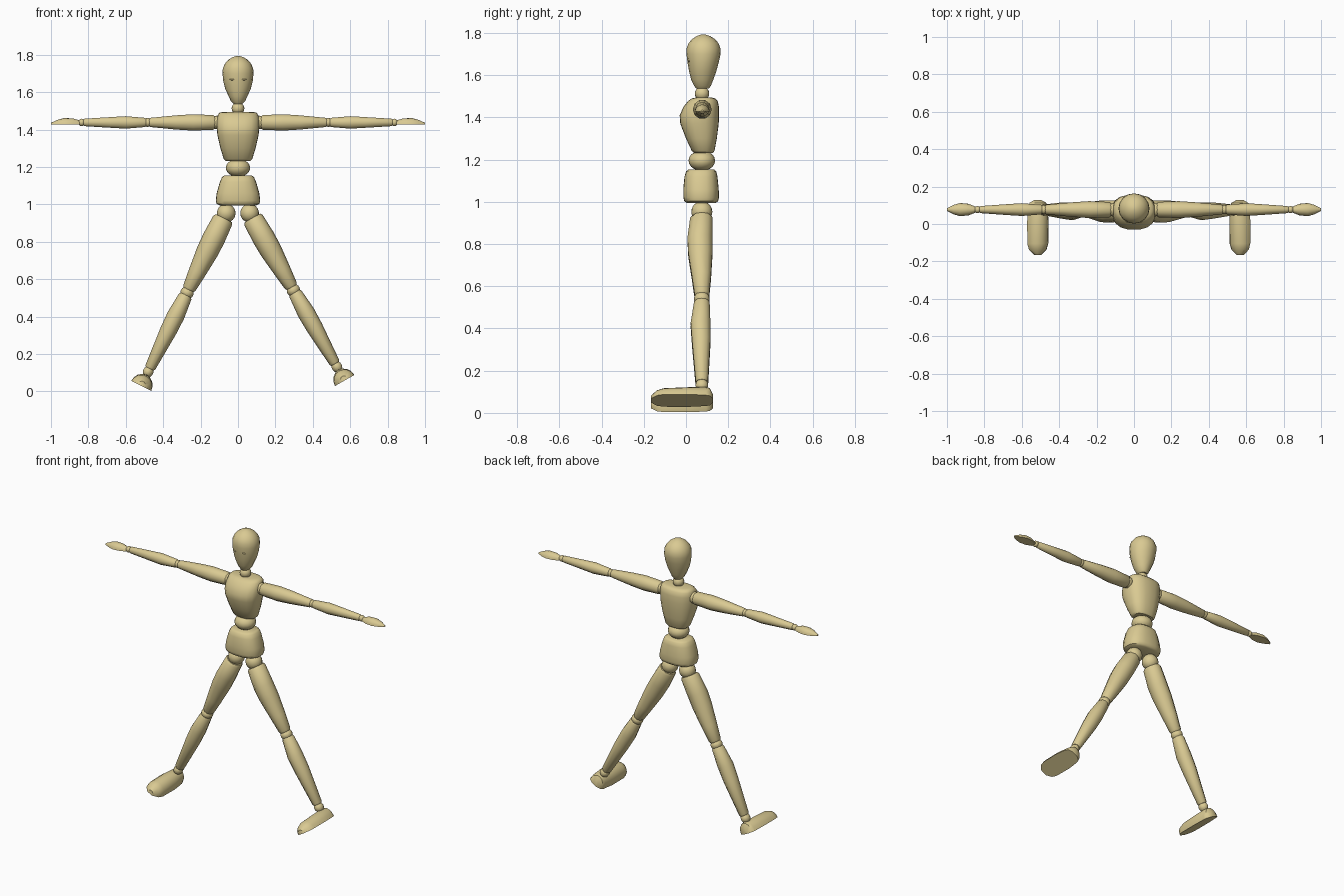
import bpy, bmesh
from math import sin, cos, pi, radians
from mathutils import Matrix, Vector

wood = bpy.data.materials.new("pale_wood")
wood.diffuse_color = (0.70, 0.59, 0.29, 1)


def finish(name, bm, matrix):
    bm.transform(matrix)
    bmesh.ops.recalc_face_normals(bm, faces=bm.faces)
    me = bpy.data.meshes.new(name)
    bm.to_mesh(me)
    bm.free()
    me.materials.append(wood)
    ob = bpy.data.objects.new(name, me)
    bpy.context.collection.objects.link(ob)
    return ob


def rounded(n, power=2.0):
    """Unit superellipse section."""
    pts = []
    for i in range(n):
        c, s = cos(2 * pi * i / n), sin(2 * pi * i / n)
        k = (abs(c) ** power + abs(s) ** power) ** (-1 / power)
        pts.append((c * k, s * k))
    return pts


# flat-bottomed dome section for hands and feet
DOME = [(cos(pi * i / 8), sin(pi * i / 8)) for i in range(9)]


def loft(name, rings, section, matrix=Matrix()):
    """Rings are (height, half width x, half width y, offset y)."""
    bm = bmesh.new()
    loops = [[bm.verts.new((x * rx, y * ry + oy, t)) for x, y in section]
             for t, rx, ry, oy in rings]
    n = len(section)
    for a, b in zip(loops, loops[1:]):
        for i in range(n):
            j = (i + 1) % n
            bm.faces.new((a[i], a[j], b[j], b[i]))
    bm.faces.new(loops[0])
    bm.faces.new(loops[-1])
    return finish(name, bm, matrix)


def ball(name, centre, radii, matrix=Matrix()):
    bm = bmesh.new()
    bmesh.ops.create_uvsphere(bm, u_segments=16, v_segments=10, radius=1)
    return finish(name, bm, matrix @ Matrix.Translation(centre) @ Matrix.Diagonal((*radii, 1)))


def axes(x, y, z, origin=(0, 0, 0)):
    m = Matrix((x, y, z)).transposed().to_4x4()
    m.translation = Vector(origin)
    return m


Y = 0.077  # depth of the body's centre line

# head and neck
loft("head", [
    (1.537, .024, .030, .078), (1.550, .037, .040, .078), (1.577, .050, .052, .077),
    (1.617, .068, .064, .079), (1.660, .079, .074, .081), (1.700, .083, .081, .083),
    (1.727, .081, .080, .083), (1.752, .070, .071, .083), (1.772, .053, .053, .083),
    (1.786, .031, .031, .082), (1.793, .010, .010, .082)], rounded(16))
for side, word in ((-1, "left"), (1, "right")):
    ball(word + "_eyelid", (side * .030, .0135, 1.667), (.017, .005, .004))
ball("neck_ball", (0, .076, 1.513), (.034, .034, .034))

# torso
loft("chest", [
    (1.232, .066, .045, .083), (1.242, .076, .054, .081), (1.300, .094, .073, .073),
    (1.370, .110, .091, .064), (1.410, .114, .093, .063), (1.450, .114, .084, .072),
    (1.478, .108, .070, .080), (1.490, .099, .055, .083), (1.494, .080, .038, .083)],
    rounded(20, 2.6))
ball("waist_ball", (0, .075, 1.195), (.065, .063, .048))
loft("pelvis", [
    (.995, .098, .068, .072), (1.003, .114, .080, .072), (1.020, .119, .084, .072),
    (1.060, .114, .084, .071), (1.120, .097, .078, .071), (1.145, .086, .071, .072),
    (1.154, .074, .060, .073)], rounded(20, 2.6))

limb = rounded(10)
for side, word in ((-1, "left"), (1, "right")):
    # arm, lofted outward from the shoulder
    arm = axes((0, 1, 0), (0, 0, 1), (side, 0, 0), (0, Y, 1.438))
    ball(word + "_shoulder_ball", (0, 0, .116), (.036, .036, .034), arm)
    loft(word + "_upper_arm", [
        (.122, .034, .034, 0), (.132, .041, .041, 0), (.240, .045, .046, 0),
        (.330, .039, .040, 0), (.468, .026, .026, 0), (.476, .021, .021, 0)], limb, arm)
    ball(word + "_elbow_ball", (0, 0, .483), (.024, .024, .022), arm)
    loft(word + "_forearm", [
        (.490, .021, .021, 0), (.498, .026, .026, 0), (.600, .034, .035, 0),
        (.680, .029, .030, 0), (.820, .019, .021, 0), (.826, .015, .016, 0)], limb, arm)
    ball(word + "_wrist_ball", (0, 0, .836), (.019, .020, .018), arm)
    loft(word + "_hand", [
        (.848, .016, .022, -.011), (.885, .031, .033, -.011), (.930, .035, .034, -.011),
        (.965, .025, .025, -.011), (1.00, .007, .009, -.011)], DOME, arm)

    # leg, hanging from the hip and swung outward
    x, angle = (.062, 29.6) if side > 0 else (-.063, 26.2)
    leg = Matrix.Translation((x, .075, .953)) @ Matrix.Rotation(radians(-side * angle), 4, 'Y')
    ball(word + "_hip_ball", (0, 0, 0), (.050, .050, .050), leg)
    loft(word + "_thigh", [
        (-.030, .048, .048, 0), (-.042, .056, .056, -.002), (-.150, .061, .062, -.009),
        (-.230, .059, .060, -.007), (-.350, .047, .048, -.002), (-.446, .036, .037, 0),
        (-.456, .030, .031, 0)], limb, leg)
    ball(word + "_knee_ball", (0, 0, -.474), (.036, .037, .032), leg)
    loft(word + "_shin", [
        (-.488, .031, .033, 0), (-.498, .037, .039, 0), (-.610, .047, .049, -.006),
        (-.700, .045, .046, -.003), (-.918, .029, .031, 0), (-.926, .024, .026, 0)], limb, leg)
    ball(word + "_ankle_ball", (0, 0, -.945), (.028, .030, .031), leg)
    sole = leg @ axes((1, 0, 0), (0, 0, 1), (0, 1, 0), (0, 0, -1.029))
    loft(word + "_foot", [
        (-.240, .020, .026, 0), (-.212, .050, .049, 0), (-.180, .059, .059, 0),
        (-.060, .060, .065, 0), (.020, .052, .067, 0), (.038, .046, .063, 0),
        (.052, .020, .034, 0)], DOME, sole)

# smooth shading with crisp rims
bpy.ops.object.select_all(action='DESELECT')
for ob in bpy.context.collection.objects:
    ob.select_set(True)
    bpy.context.view_layer.objects.active = ob
bpy.ops.object.shade_smooth_by_angle(angle=radians(45))
